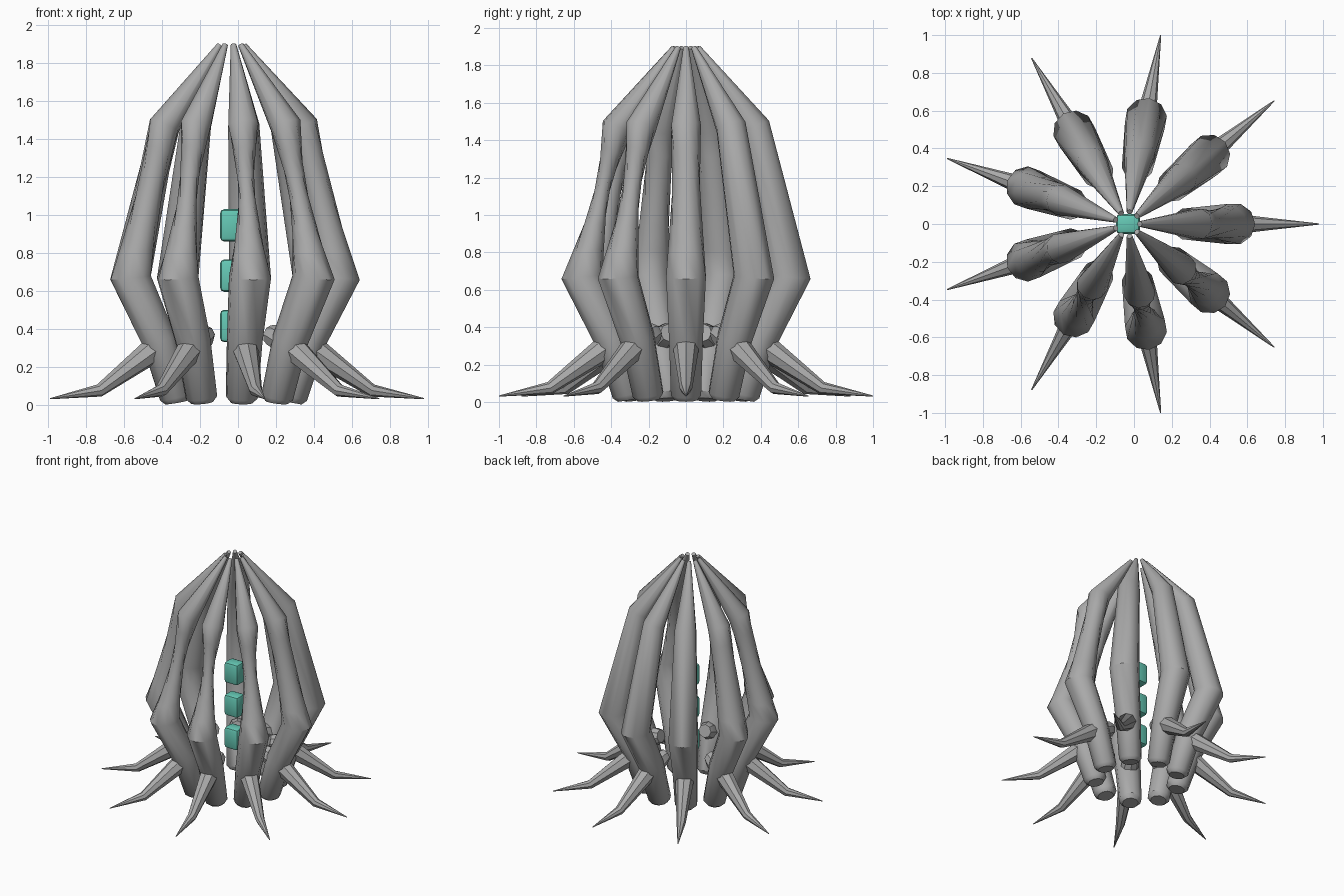
import bpy, bmesh, math
from mathutils import Vector

if "Cube" in bpy.data.objects:
    bpy.data.objects.remove(bpy.data.objects["Cube"])

CX = -0.035   # axis of the ring of arms


def material(name, col):
    m = bpy.data.materials.new(name)
    m.diffuse_color = (*col, 1)
    m.use_nodes = True
    m.node_tree.nodes["Principled BSDF"].inputs["Base Color"].default_value = m.diffuse_color
    return m


GREY = material("stone grey", (0.40, 0.40, 0.40))
TEAL = material("teal", (0.13, 0.58, 0.46))


def finish(bm, name, mat, angle):
    bmesh.ops.recalc_face_normals(bm, faces=bm.faces)
    me = bpy.data.meshes.new(name)
    bm.to_mesh(me)
    bm.free()
    me.materials.append(mat)
    ob = bpy.data.objects.new(name, me)
    bpy.context.collection.objects.link(ob)
    bpy.context.view_layer.objects.active = ob
    ob.select_set(True)
    bpy.ops.object.shade_smooth_by_angle(angle=math.radians(angle))
    ob.select_set(False)
    return ob


def tube(name, path, heading, sides=10, twists=None, steps=1):
    """Loft rings along (radius from axis, height, thickness) points in one radial plane."""
    twists = twists or [0] * len(path)
    out = Vector((math.cos(heading), math.sin(heading), 0))
    side = Vector((-out.y, out.x, 0))
    pts = [out * r + Vector((CX, 0, z)) for r, z, _ in path]
    rings = []
    for i, p in enumerate(pts):
        a = (p - pts[i - 1]).normalized() if i else Vector()
        b = (pts[i + 1] - p).normalized() if i < len(pts) - 1 else Vector()
        across = (a + b).normalized().cross(side)
        w = path[i][2]
        rings.append([p + w * (across * math.cos(t) + side * math.sin(t))
                      for t in (2 * math.pi * k / sides + twists[i] for k in range(sides))])
    # straight in-between rings let a twisted stretch pinch in like wrung cloth
    full = [rings[0]]
    for i in range(1, len(rings)):
        n = steps if abs(twists[i] - twists[i - 1]) > 0.01 else 1
        for s in range(1, n + 1):
            full.append([u.lerp(v, s / n) for u, v in zip(rings[i - 1], rings[i])])
    bm = bmesh.new()
    vs = [[bm.verts.new(co) for co in ring] for ring in full]
    for lo, hi in zip(vs, vs[1:]):
        for k in range(sides):
            j = (k + 1) % sides
            bm.faces.new((lo[k], lo[j], hi[j], hi[k]))
    bm.faces.new(vs[0])
    bm.faces.new(vs[-1])
    return finish(bm, name, GREY, 40)


# bent arms from foot to crown, and the root spikes that pierce them
ARM = [(0.31, 0.012, 0.06), (0.315, 0.04, 0.085), (0.405, 0.34, 0.095),
       (0.565, 0.67, 0.112), (0.375, 1.47, 0.083), (0.065, 1.895, 0.015)]
SPIKE = [(0.26, 0.37, 0.05), (0.30, 0.36, 0.065), (0.45, 0.28, 0.068),
         (0.74, 0.075, 0.034), (1.015, 0.032, 0.003)]
TWIST = [70, 0, 0, 0, 50, 80, 115, 125, 115]   # degrees of wringing per arm

for n in range(9):
    heading = math.radians(40 * n)
    t = math.radians(TWIST[n])
    tube(f"arm_{n + 1}", ARM, heading, 10, [0, 0, 0, 0, t, t], 6)
    tube(f"root_spike_{n + 1}", SPIKE, heading, 8)

# floating column of bevelled beads in the middle
for n, z in enumerate((0.415, 0.68, 0.945)):
    bm = bmesh.new()
    bmesh.ops.create_cube(bm, size=1)
    for v in bm.verts:
        v.co = Vector((v.co.x * 0.125 + CX + 0.003, v.co.y * 0.105, v.co.z * 0.17 + z))
    bmesh.ops.bevel(bm, geom=bm.edges[:], offset=0.022, segments=2, profile=0.5, affect='EDGES')
    finish(bm, f"core_bead_{n + 1}", TEAL, 30)
